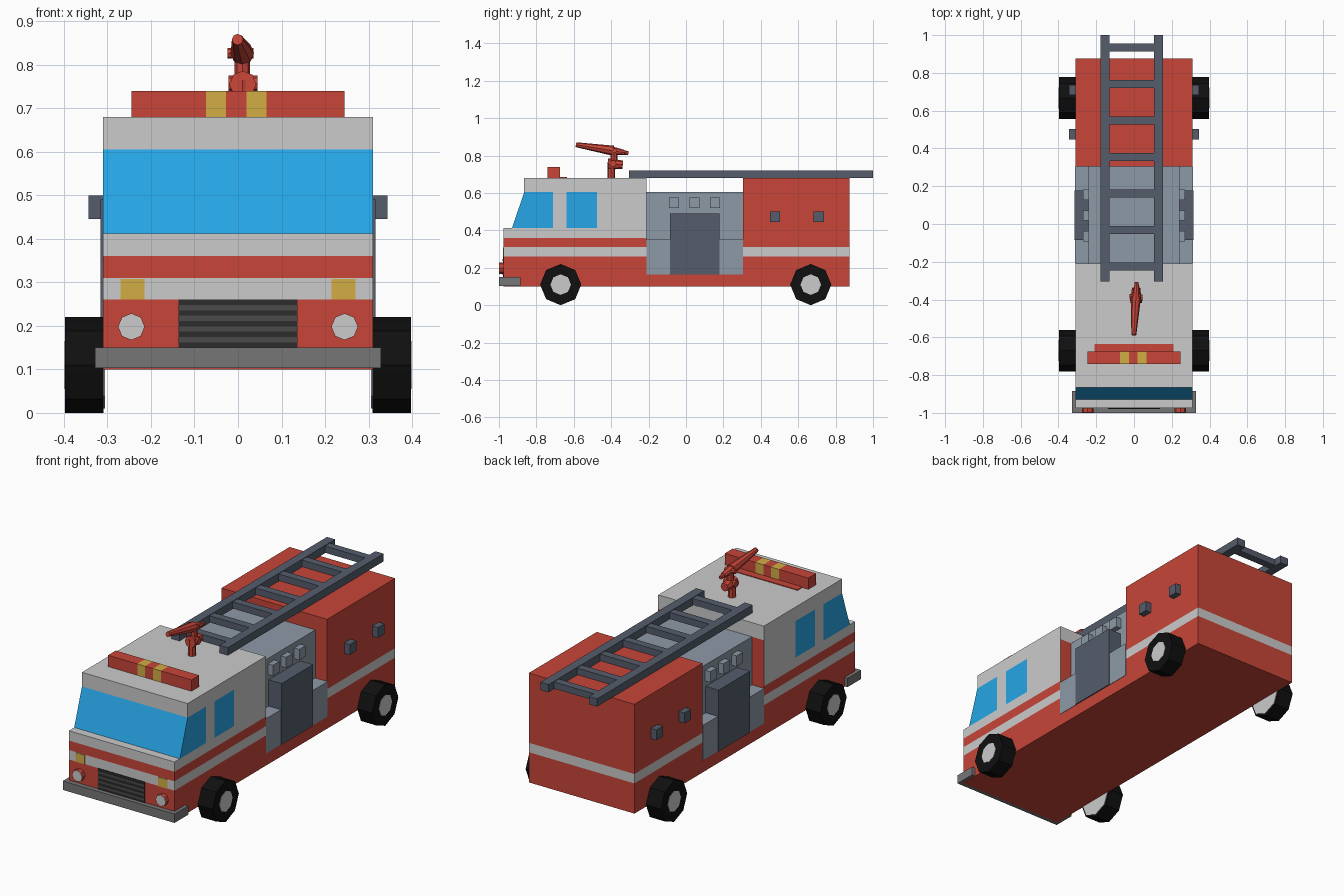
import bpy, bmesh
from mathutils import Vector, Matrix

if "Cube" in bpy.data.objects:
    bpy.data.objects.remove(bpy.data.objects["Cube"])


def material(name, r, g, b):
    m = bpy.data.materials.new(name)
    m.diffuse_color = (r, g, b, 1)
    m.use_nodes = True
    m.node_tree.nodes["Principled BSDF"].inputs["Base Color"].default_value = m.diffuse_color
    return m


RED = material("red_paint", 0.58, 0.06, 0.04)
WHITE = material("white_paint", 0.6, 0.6, 0.6)
BLUE = material("window_glass", 0.02, 0.38, 0.8)
YELLOW = material("yellow", 0.65, 0.42, 0.06)
BLACK = material("rubber", 0.005, 0.005, 0.005)
DARK = material("dark_steel", 0.09, 0.11, 0.15)
STEEL = material("pump_steel", 0.27, 0.32, 0.39)
CHROME = material("bumper_grey", 0.18, 0.18, 0.18)
GRILLE = material("grille_black", 0.025, 0.025, 0.025)
SLAT = material("grille_slat", 0.07, 0.07, 0.07)


def finish(bm, name, mats):
    bmesh.ops.recalc_face_normals(bm, faces=bm.faces)
    mesh = bpy.data.meshes.new(name)
    bm.to_mesh(mesh)
    bm.free()
    for m in mats:
        mesh.materials.append(m)
    ob = bpy.data.objects.new(name, mesh)
    bpy.context.collection.objects.link(ob)
    return ob


def box(name, x, y, z, mat):
    bm = bmesh.new()
    bmesh.ops.create_cube(bm, size=1)
    for v in bm.verts:
        v.co = Vector([(a + b) / 2 + c * (b - a) for (a, b), c in zip((x, y, z), v.co)])
    return finish(bm, name, [mat])


def sides(a, b, s):
    """x range between a and b on side s"""
    return (s * a, s * b) if s > 0 else (s * b, s * a)


def tube(name, a, b, r1, r2, mat, n=8):
    a, b = Vector(a), Vector(b)
    rot = (b - a).to_track_quat('Z', 'Y').to_matrix().to_4x4()
    bm = bmesh.new()
    bmesh.ops.create_cone(bm, cap_ends=True, segments=n, radius1=r1, radius2=r2,
                          depth=(b - a).length, matrix=Matrix.Translation((a + b) / 2) @ rot)
    return finish(bm, name, [mat])


def painted_prism(name, profile, half, y_cuts, z_cuts, x_cuts, mats, paint):
    """Extrude a y-z profile across x, slice it, and colour each face by position."""
    bm = bmesh.new()
    face = bm.faces.new([bm.verts.new((-half, y, z)) for y, z in profile])
    ext = bmesh.ops.extrude_face_region(bm, geom=[face], use_keep_orig=True)
    for v in ext["geom"]:
        if isinstance(v, bmesh.types.BMVert):
            v.co.x = half
    for axis, cuts in enumerate((x_cuts, y_cuts, z_cuts)):
        no = Vector((axis == 0, axis == 1, axis == 2))
        for c in cuts:
            bmesh.ops.bisect_plane(bm, geom=bm.verts[:] + bm.edges[:] + bm.faces[:],
                                   plane_co=no * c, plane_no=no, dist=1e-5)
    bmesh.ops.recalc_face_normals(bm, faces=bm.faces)
    for f in bm.faces:
        f.material_index = mats.index(paint(f.calc_center_median(), f.normal))
    return finish(bm, name, mats)


def rect(y0, y1, z0, z1):
    return [(y0, z0), (y1, z0), (y1, z1), (y0, z1)]


# Cab: striped lower half, and upper half with windscreen and side windows
def paint_base(c, n):
    if n.z < -0.9 or n.y > 0.9:
        return RED
    return WHITE if 0.26 < c.z < 0.31 or c.z > 0.36 else RED


def paint_top(c, n):
    if n.y > 0.9:
        return RED if c.z < 0.605 else WHITE
    if c.z > 0.605 or abs(n.z) > 0.9:
        return WHITE
    return BLUE if c.y < -0.71 or -0.64 < c.y < -0.475 else WHITE


painted_prism("cab_base", rect(-0.975, -0.21, 0.10, 0.412), 0.31, [], [0.26, 0.31, 0.36], [],
              [RED, WHITE], paint_base)
painted_prism("cab_top", [(-0.93, 0.412), (-0.21, 0.412), (-0.21, 0.68), (-0.865, 0.68), (-0.865, 0.605)],
              0.31, [-0.71, -0.64, -0.475], [0.605], [], [WHITE, BLUE, RED], paint_top)

# Rear body with a stripe running round it
painted_prism("rear_body", rect(0.305, 0.875, 0.10, 0.68), 0.31, [], [0.26, 0.31], [], [RED, WHITE],
              lambda c, n: WHITE if 0.26 < c.z < 0.31 and n.y > -0.9 else RED)

# Pump section between cab and rear body
box("chassis", (-0.31, 0.31), (-0.21, 0.305), (0.10, 0.165), RED)
box("pump_ledge", (-0.312, 0.312), (-0.21, 0.305), (0.165, 0.35), STEEL)
box("pump_core", (-0.24, 0.24), (-0.21, 0.305), (0.35, 0.605), STEEL)

for s in (-1, 1):
    side = "right" if s > 0 else "left"
    box(f"pump_panel_{side}", sides(0.235, 0.316, s), (-0.086, 0.178), (0.165, 0.49), DARK)
    for i in range(3):
        y = -0.065 + 0.11 * i
        box(f"gauge_{side}_{i}", sides(0.235, 0.27, s), (y - 0.027, y + 0.027), (0.52, 0.577), STEEL)
    for i, y in enumerate((0.475, 0.71)):
        box(f"locker_handle_{side}_{i}", sides(0.305, 0.343, s), (y - 0.027, y + 0.027), (0.445, 0.5), DARK)
    # Wheels: eight-sided tyre with hub on both faces
    for end, y in (("front", -0.67), ("rear", 0.667)):
        tube(f"{end}_tyre_{side}", (s * 0.309, y, 0.11), (s * 0.397, y, 0.11), 0.11, 0.11, BLACK)
        tube(f"{end}_hub_{side}", (s * 0.306, y, 0.11), (s * 0.399, y, 0.11), 0.055, 0.055, WHITE)
        tube(f"{end}_inner_hub_{side}", (s * 0.306, y, 0.11), (s * 0.32, y, 0.11), 0.1, 0.1, WHITE)
    # Headlights and indicators
    tube(f"headlight_{side}", (s * 0.245, -0.97, 0.198), (s * 0.245, -0.997, 0.198), 0.031, 0.031, RED)
    tube(f"headlight_lens_{side}", (s * 0.245, -0.99, 0.198), (s * 0.245, -0.999, 0.198), 0.03, 0.03, WHITE)
    box(f"indicator_{side}", sides(0.215, 0.27, s), (-0.978, -0.97), (0.26, 0.308), YELLOW)

# Bumper and slatted grille
box("bumper", (-0.328, 0.328), (-1.0, -0.885), (0.103, 0.15), CHROME)
box("grille", (-0.137, 0.137), (-0.978, -0.97), (0.15, 0.26), GRILLE)
for i in range(4):
    z = 0.162 + 0.0245 * i
    box(f"grille_slat_{i}", (-0.137, 0.137), (-0.98, -0.97), (z, z + 0.0123), SLAT)

# Roof light bar with yellow bands
painted_prism("light_bar", rect(-0.74, -0.675, 0.675, 0.74), 0.245, [], [],
              [-0.073, -0.027, 0.019, 0.065], [RED, YELLOW],
              lambda c, n: YELLOW if -0.073 < c.x < -0.027 or 0.019 < c.x < 0.065 else RED)
box("light_bar_base", (-0.21, 0.21), (-0.68, -0.635), (0.675, 0.684), RED)

# Ladder on the roof
for name, x in (("left", -0.154), ("right", 0.13)):
    box(f"ladder_rail_{name}", (x - 0.024, x + 0.024), (-0.305, 1.0), (0.68, 0.721), DARK)
for i in range(7):
    y = -0.226 + 0.1935 * i
    box(f"ladder_rung_{i}", (-0.14, 0.116), (y - 0.021, y + 0.021), (0.683, 0.718), DARK)

# Water cannon: post, swivel joint, neck, tapered barrel and elevation pin
tube("cannon_post", (0.01, -0.4, 0.675), (0.01, -0.4, 0.765), 0.02, 0.02, RED)
tube("cannon_joint", (0.011, -0.417, 0.755), (0.011, -0.338, 0.751), 0.031, 0.022, RED)
tube("cannon_side_joint", (-0.022, -0.39, 0.757), (0.045, -0.39, 0.757), 0.018, 0.018, RED)
tube("cannon_neck", (0.01, -0.385, 0.755), (0.01, -0.385, 0.825), 0.018, 0.018, RED)
tube("cannon_pin", (-0.024, -0.382, 0.826), (0.036, -0.382, 0.826), 0.012, 0.012, RED)
tube("cannon_barrel", (0.01, -0.39, 0.826), (-0.001, -0.588, 0.858), 0.027, 0.013, RED)
tube("cannon_breech", (0.01, -0.39, 0.826), (0.014, -0.33, 0.816), 0.021, 0.014, RED)
tube("cannon_end_cap", (0.014, -0.33, 0.816), (0.014, -0.308, 0.813), 0.012, 0.01, RED)
